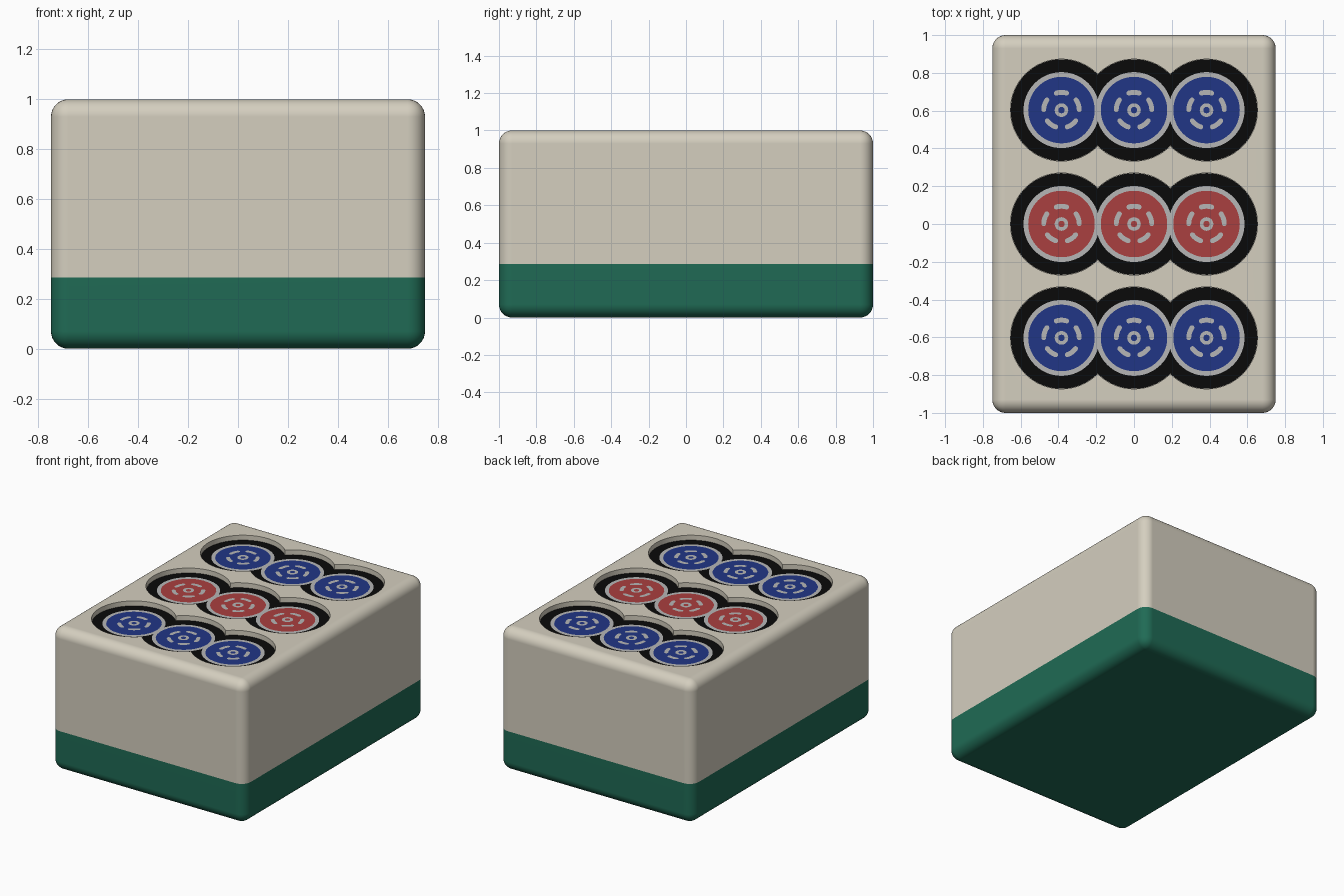
import bpy, bmesh
from math import cos, sin, radians

if "Cube" in bpy.data.objects:
    bpy.data.objects.remove(bpy.data.objects["Cube"])

W, D, H, BEVEL = 1.5, 2.0, 1.0, 0.07
SEAM, DEPTH = 0.285, 0.035
COLS, ROWS = (-0.384, 0, 0.384), (-0.603, 0, 0.603)
FLOOR = H - DEPTH


def material(name, rgb):
    m = bpy.data.materials.new(name)
    m.diffuse_color = (*rgb, 1)
    m.use_nodes = True
    m.node_tree.nodes["Principled BSDF"].inputs["Base Color"].default_value = m.diffuse_color
    return m


ivory = material("ivory", (0.66, 0.62, 0.52))
green = material("green", (0.014, 0.145, 0.09))
black = material("black", (0.003, 0.003, 0.003))
grey = material("pale_grey", (0.47, 0.47, 0.47))
blue = material("blue", (0.015, 0.037, 0.24))
red = material("red", (0.4, 0.05, 0.05))


def finish(name, bm, *mats):
    me = bpy.data.meshes.new(name)
    bm.to_mesh(me)
    bm.free()
    ob = bpy.data.objects.new(name, me)
    bpy.context.collection.objects.link(ob)
    for m in mats:
        me.materials.append(m)
    return ob


def disc(bm, x, y, z, r, n=64):
    bm.faces.new([bm.verts.new((x + r * cos(radians(360 * i / n)),
                                y + r * sin(radians(360 * i / n)), z)) for i in range(n)])


def band(bm, x, y, z, r0, r1, a0, a1, n, caps=False):
    pts = [radians(a0 + (a1 - a0) * i / n) for i in range(n + 1)]
    inner, outer = [[bm.verts.new((x + r * cos(a), y + r * sin(a), z)) for a in pts]
                    for r in (r0, r1)]
    for i in range(n):
        bm.faces.new((inner[i], outer[i], outer[i + 1], inner[i + 1]))
    if caps:  # rounded stroke ends
        rm, rc = (r0 + r1) / 2, (r1 - r0) / 2
        for a, s in ((pts[0], -1), (pts[-1], 1)):
            arc = []
            for k in range(7):
                t = a + s * radians(180 * k / 6)
                arc.append(bm.verts.new((x + rm * cos(a) + rc * cos(t),
                                         y + rm * sin(a) + rc * sin(t), z)))
            bm.faces.new(arc if s > 0 else arc[::-1])


# Rounded two-colour block
bm = bmesh.new()
bmesh.ops.create_cube(bm, size=1)
for v in bm.verts:
    v.co = (v.co.x * W, v.co.y * D, (v.co.z + 0.5) * H)
bmesh.ops.bevel(bm, geom=bm.edges[:], offset=BEVEL, segments=8, profile=0.5, affect='EDGES')
bmesh.ops.bisect_plane(bm, geom=bm.verts[:] + bm.edges[:] + bm.faces[:],
                       plane_co=(0, 0, SEAM), plane_no=(0, 0, 1))
for f in bm.faces:
    f.material_index = int(f.calc_center_median().z < SEAM)
body = finish("tile_body", bm, ivory, green)

# Round pockets, one cutter per column
for i, x in enumerate(COLS):
    bm = bmesh.new()
    for y in ROWS:
        ret = bmesh.ops.create_cone(bm, cap_ends=True, segments=64, radius1=0.27,
                                    radius2=0.27, depth=0.2)
        bmesh.ops.translate(bm, verts=ret["verts"], vec=(x, y, FLOOR + 0.1))
    cutter = finish(f"pocket_cutter_{i}", bm, ivory)
    cutter.hide_render = True
    cutter.hide_set(True)
    mod = body.modifiers.new("pockets", 'BOOLEAN')
    mod.operation, mod.solver, mod.object = 'DIFFERENCE', 'EXACT', cutter

bpy.context.view_layer.objects.active = body
body.select_set(True)
bpy.ops.object.convert(target='MESH')
bpy.ops.object.shade_smooth_by_angle(angle=radians(30))
wn = body.modifiers.new("even_normals", 'WEIGHTED_NORMAL')
wn.keep_sharp = True

# Painted layers on the pocket floors
floors, rims, blues, reds, marks = [bmesh.new() for _ in range(5)]
for y in ROWS:
    for x in COLS:
        disc(floors, x, y, FLOOR + 0.001, 0.269)
        band(rims, x, y, FLOOR + 0.003, 0.176, 0.201, 0, 360, 64)
        disc(reds if y == 0 else blues, x, y, FLOOR + 0.003, 0.177)
        band(marks, x, y, FLOOR + 0.005, 0.017, 0.036, 0, 360, 32)
        for k in range(5):
            a = 90 + 72 * k
            band(marks, x, y, FLOOR + 0.005, 0.081, 0.107, a - 17, a + 17, 8, True)
finish("pocket_floors", floors, black)
finish("dot_rims", rims, grey)
finish("blue_dots", blues, blue)
finish("red_dots", reds, red)
finish("dot_marks", marks, grey)
